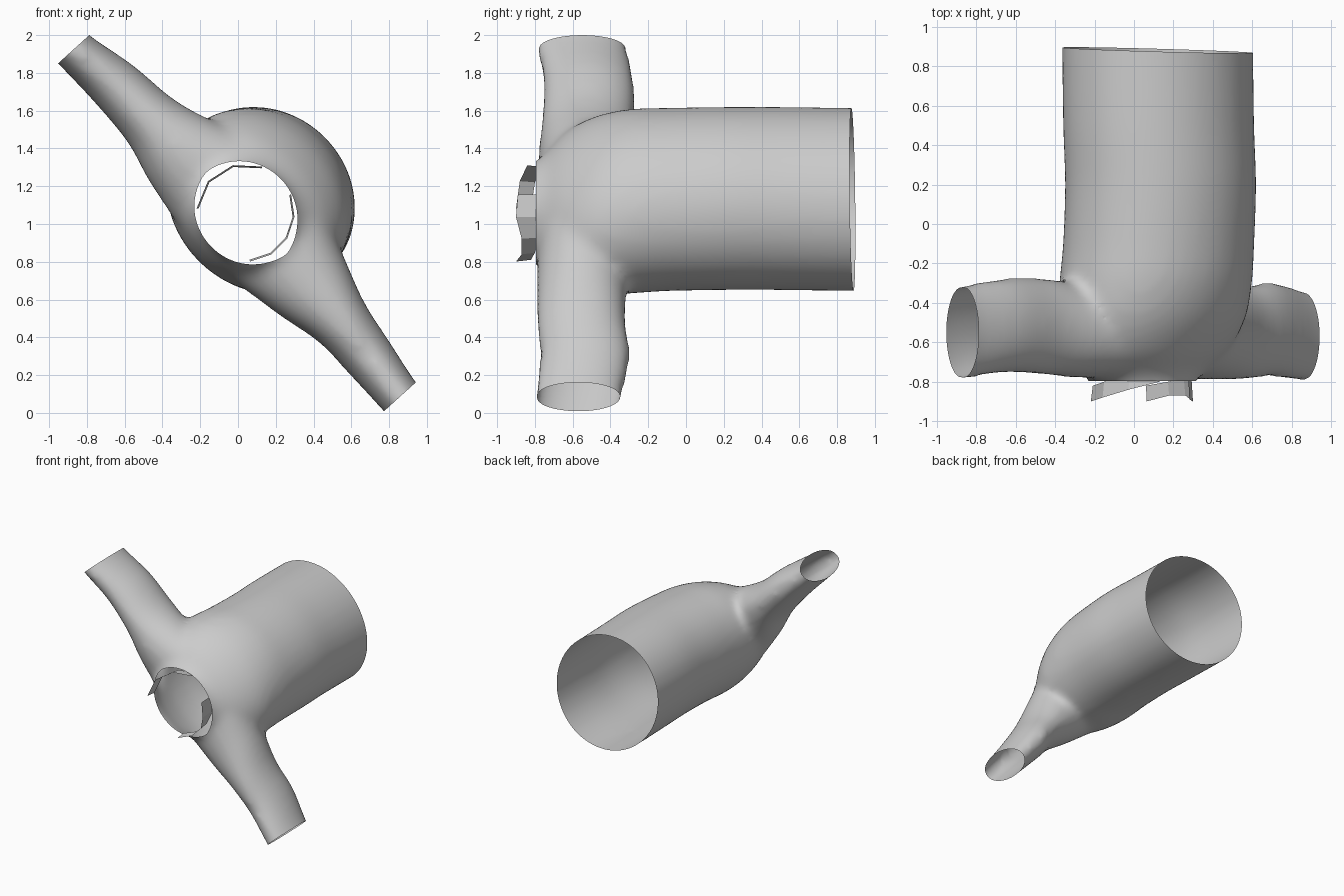
import bpy, bmesh, math
from mathutils import Vector

if "Cube" in bpy.data.objects:
    bpy.data.objects.remove(bpy.data.objects["Cube"])

SIDES = 40


def spline(keys, steps=6):
    # Catmull-Rom through key rows of numbers
    out = []
    n = len(keys)
    for i in range(n - 1):
        p = [keys[max(0, min(n - 1, i + k))] for k in (-1, 0, 1, 2)]
        for s in range(steps):
            t = s / steps
            out.append([0.5 * (2 * b + (c - a) * t + (2 * a - 5 * b + 4 * c - d) * t * t
                               + (3 * b - a - 3 * c + d) * t ** 3) for a, b, c, d in zip(*p)])
    return out + [list(keys[-1])]


def loft(name, keys, u, v):
    # closed tube through elliptical rings: x, y, z, radius along u, radius along v
    bm = bmesh.new()
    u, v = Vector(u).normalized(), Vector(v).normalized()
    rings = []
    for x, y, z, a, b in spline(keys):
        rings.append([bm.verts.new(Vector((x, y, z)) + u * a * math.cos(k * math.tau / SIDES)
                                   + v * b * math.sin(k * math.tau / SIDES)) for k in range(SIDES)])
    for r, s in zip(rings, rings[1:]):
        for k in range(SIDES):
            j = (k + 1) % SIDES
            bm.faces.new((r[k], r[j], s[j], s[k]))
    bm.faces.new(rings[0])
    bm.faces.new(rings[-1])
    bmesh.ops.recalc_face_normals(bm, faces=bm.faces)
    me = bpy.data.meshes.new(name)
    bm.to_mesh(me)
    bm.free()
    ob = bpy.data.objects.new(name, me)
    bpy.context.collection.objects.link(ob)
    return ob


# wide trunk, slightly oval along the diagonal, narrowing to the front neck
trunk = loft("vessel_body", [
    (0.12, 1.05, 1.13, 0.46, 0.51),
    (0.12, 0.88, 1.13, 0.46, 0.51),
    (0.125, 0.50, 1.135, 0.46, 0.51),
    (0.135, 0.20, 1.135, 0.46, 0.51),
    (0.125, -0.10, 1.13, 0.455, 0.515),
    (0.11, -0.30, 1.12, 0.45, 0.525),
    (0.095, -0.48, 1.10, 0.415, 0.52),
    (0.07, -0.64, 1.08, 0.345, 0.46),
    (0.045, -0.76, 1.06, 0.27, 0.33),
    (0.04, -0.85, 1.06, 0.247, 0.25),
    (0.04, -1.0, 1.06, 0.247, 0.25)], (1, 0, 1), (-1, 0, 1))

# flattened side branches running diagonally through the front of the trunk
branch = loft("branch_helper", [
    (-0.99, -0.56, 2.05, 0.105, 0.23),
    (-0.87, -0.55, 1.925, 0.112, 0.24),
    (-0.66, -0.515, 1.745, 0.142, 0.24),
    (-0.46, -0.52, 1.545, 0.168, 0.245),
    (-0.27, -0.54, 1.36, 0.245, 0.24),
    (0.07, -0.53, 1.09, 0.36, 0.25),
    (0.36, -0.55, 0.71, 0.245, 0.24),
    (0.545, -0.555, 0.485, 0.162, 0.235),
    (0.69, -0.535, 0.30, 0.138, 0.24),
    (0.857, -0.57, 0.085, 0.115, 0.23),
    (0.98, -0.59, -0.06, 0.11, 0.22)], (0.74, 0, 0.67), (0, 1, 0))
branch.hide_render = True

# merge into one even skin
m = trunk.modifiers.new("join", "BOOLEAN")
m.operation, m.solver, m.object = "UNION", "EXACT", branch
m = trunk.modifiers.new("skin", "REMESH")
m.mode, m.voxel_size = "VOXEL", 0.025
bpy.context.view_layer.update()
bm = bmesh.new()
bm.from_object(trunk, bpy.context.evaluated_depsgraph_get())
for _ in range(8):
    bmesh.ops.smooth_vert(bm, verts=bm.verts, factor=0.5, use_axis_x=True, use_axis_y=True, use_axis_z=True)

# cut the four ends open
for co, no in [((0.1, 0.882, 1.13), (0.03, 1, 0.015)),
               ((0.04, -0.795, 1.06), (0, -1, 0)),
               ((-0.87, -0.55, 1.925), (-0.67, 0, 0.74)),
               ((0.857, -0.57, 0.085), (0.67, 0, -0.74))]:
    bmesh.ops.bisect_plane(bm, geom=bm.verts[:] + bm.edges[:] + bm.faces[:], dist=1e-5,
                           plane_co=co, plane_no=Vector(no).normalized(), clear_outer=True)
for f in bm.faces:
    f.smooth = True
trunk.modifiers.clear()
bm.to_mesh(trunk.data)
bm.free()
bpy.data.objects.remove(branch)

# faceted cut flaps standing around the front opening: angle, front y, back y
flaps = {
    "rim_flap_upper": [(175, -0.90, -0.82), (140, -0.88, -0.80), (105, -0.84, -0.76), (70, -0.80, -0.72)],
    "rim_flap_lower": [(22, -0.89, -0.72), (-5, -0.90, -0.74), (-32, -0.87, -0.78),
                       (-58, -0.87, -0.80), (-85, -0.90, -0.82)]}
for name, rows in flaps.items():
    bm = bmesh.new()
    pairs = []
    for ang, front, back in rows:
        c, s = math.cos(math.radians(ang)), math.sin(math.radians(ang))
        pairs.append([bm.verts.new((0.04 + r * c, y, 1.06 + r * s)) for r, y in ((0.26, front), (0.25, back))])
    for p, q in zip(pairs, pairs[1:]):
        bm.faces.new((p[0], p[1], q[1], q[0]))
    me = bpy.data.meshes.new(name)
    bm.to_mesh(me)
    bm.free()
    bpy.context.collection.objects.link(bpy.data.objects.new(name, me))
